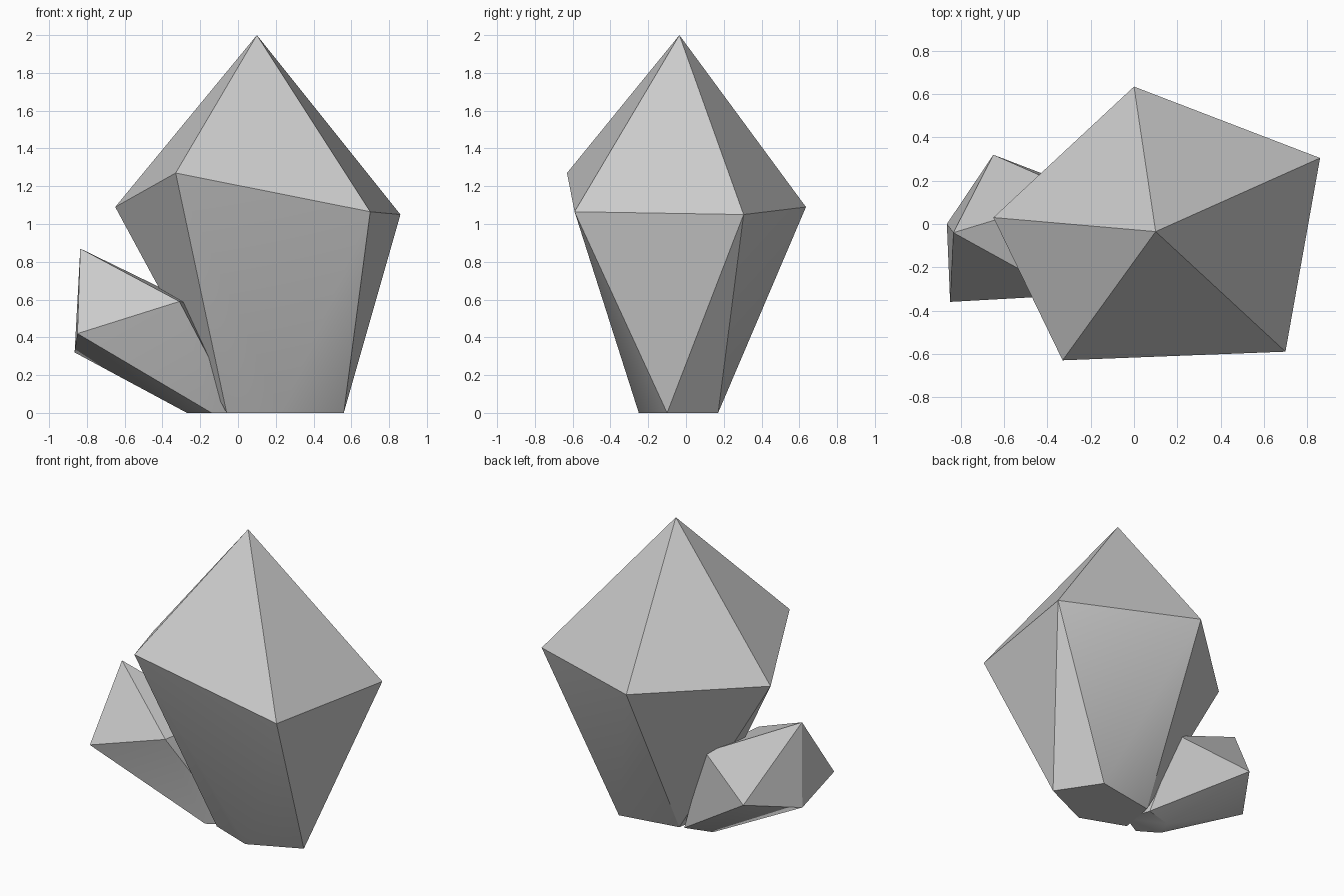
import bpy
import bmesh
import math

cube = bpy.data.objects.get("Cube")
if cube:
    bpy.data.objects.remove(cube, do_unlink=True)

# Single stone colour
stone = bpy.data.materials.new("grey_stone")
stone.use_nodes = True
grey = (0.6, 0.6, 0.6, 1.0)
stone.diffuse_color = grey
bsdf = next(n for n in stone.node_tree.nodes if n.type == "BSDF_PRINCIPLED")
bsdf.inputs["Base Color"].default_value = grey
bsdf.inputs["Roughness"].default_value = 0.8


def crystal(name, tip, girdle, base):
    """Pointed crystal: tip, widest ring, and a flat foot whose corners
    sit between the corners of the ring."""
    bm = bmesh.new()
    top = bm.verts.new(tip)
    ring = [bm.verts.new(p) for p in girdle]
    foot = [bm.verts.new((x, y, 0)) for x, y in base]
    count = len(ring)
    for i in range(count):
        j = (i + 1) % count
        bm.faces.new((ring[i], ring[j], top))
        bm.faces.new((ring[j], ring[i], foot[i]))
        bm.faces.new((ring[j], foot[i], foot[j]))
    bm.faces.new(foot[::-1])
    bmesh.ops.recalc_face_normals(bm, faces=bm.faces[:])

    mesh = bpy.data.meshes.new(name)
    bm.to_mesh(mesh)
    bm.free()
    mesh.materials.append(stone)
    obj = bpy.data.objects.new(name, mesh)
    bpy.context.collection.objects.link(obj)

    # Soft lower flanks, crisp upper facets
    bpy.ops.object.select_all(action="DESELECT")
    obj.select_set(True)
    bpy.context.view_layer.objects.active = obj
    bpy.ops.object.shade_smooth_by_angle(angle=math.radians(30))
    return obj


# Tall upright crystal
crystal(
    "large_crystal",
    (0.10, -0.035, 2.0),
    [(-0.65, 0.03, 1.09), (-0.33, -0.63, 1.27), (0.70, -0.59, 1.065),
     (0.86, 0.305, 1.05), (0.0, 0.635, 1.09)],
    [(-0.06, -0.14), (0.23, -0.25), (0.56, -0.10), (0.38, 0.17), (-0.02, 0.10)],
)

# Small crystal leaning out of its side
crystal(
    "small_crystal",
    (-0.835, -0.04, 0.87),
    [(-0.65, 0.32, 0.40), (-0.865, 0.0, 0.32), (-0.85, -0.36, 0.42),
     (-0.31, -0.33, 0.59), (-0.24, 0.14, 0.58)],
    [(-0.23, 0.04), (-0.27, -0.07), (-0.14, -0.15), (0.0, -0.07), (-0.05, 0.09)],
)
